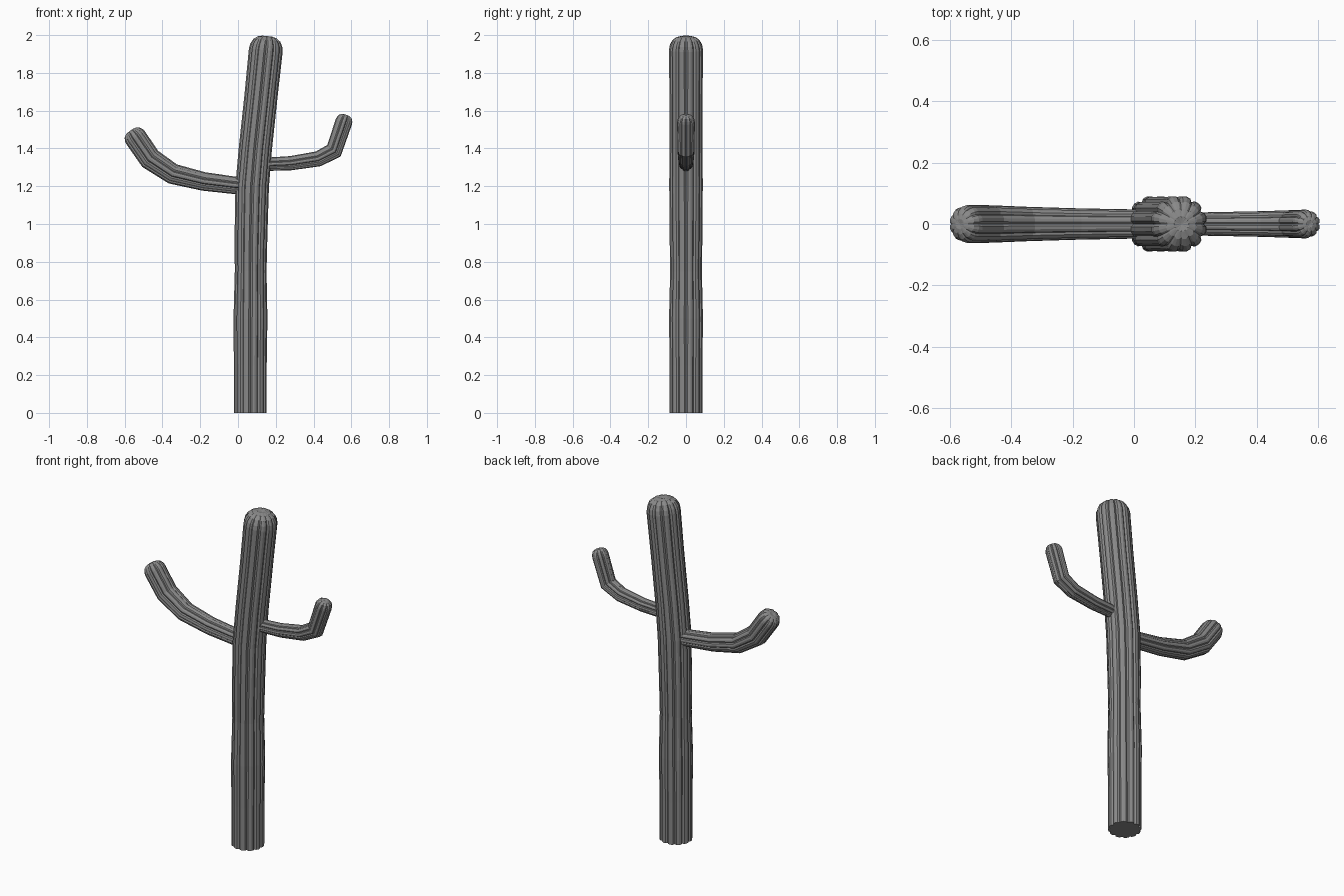
import bpy, bmesh, math
from mathutils import Vector

if "Cube" in bpy.data.objects:
    bpy.data.objects.remove(bpy.data.objects["Cube"], do_unlink=True)

# One flat grey for the whole plant
skin = bpy.data.materials.new("grey skin")
skin.use_nodes = True
GREY = (0.25, 0.25, 0.25, 1)
skin.diffuse_color = GREY
skin.node_tree.nodes["Principled BSDF"].inputs["Base Color"].default_value = GREY

SIDE = Vector((0, 1, 0))
# Dome steps: share of the dome height, share of the radius
DOME = [(0.35, 0.95), (0.7, 0.8), (0.92, 0.55), (1.0, 0.28)]


def rib_outline(ribs, depth):
    """Unit outline: every rib has a narrow groove and a broad rounded crest."""
    outline = []
    for i in range(ribs):
        for offset, radius in ((0, 1 - depth), (0.2, 0.97), (0.5, 1.0), (0.8, 0.97)):
            a = 2 * math.pi * (i + offset) / ribs
            outline.append((math.cos(a) * radius, math.sin(a) * radius))
    return outline


def ribbed_stem(name, path, ribs, depth, dome_height):
    """Sweep the ribbed outline along (x, z, radius) points and close it with a dome."""
    outline = rib_outline(ribs, depth)
    points = [Vector((x, 0, z)) for x, z, r in path]
    bm = bmesh.new()
    rings = []

    def add_ring(centre, tangent, radius, stretch=1):
        across = SIDE.cross(tangent).normalized()
        rings.append([bm.verts.new(centre + across * (u * radius * stretch) + SIDE * (v * radius))
                      for u, v in outline])

    for i, (x, z, radius) in enumerate(path):
        before = (points[i] - points[max(i - 1, 0)]).normalized()
        after = (points[min(i + 1, len(points) - 1)] - points[i]).normalized()
        tangent = (before + after).normalized()
        if i == 0:
            tangent = Vector((0, 0, 1)) if z == 0 else after
        # Mitre the ring so the stem keeps its thickness through a bend
        stretch = 1 / max(tangent.dot(after if i == 0 else before), 0.8)
        add_ring(points[i], tangent, radius, stretch)

    # Rounded end with a small dimple
    end, radius = points[-1], path[-1][2]
    for rise, share in DOME:
        add_ring(end + tangent * (dome_height * rise), tangent, radius * share)
    tip = bm.verts.new(end + tangent * (dome_height * 0.93))

    count = len(outline)
    for low, high in zip(rings, rings[1:]):
        for i in range(count):
            j = (i + 1) % count
            bm.faces.new((low[i], low[j], high[j], high[i]))
    for i in range(count):
        bm.faces.new((rings[-1][i], rings[-1][(i + 1) % count], tip))
    bm.faces.new(rings[0][::-1])
    bmesh.ops.recalc_face_normals(bm, faces=bm.faces)

    mesh = bpy.data.meshes.new(name)
    bm.to_mesh(mesh)
    bm.free()
    mesh.materials.append(skin)
    obj = bpy.data.objects.new(name, mesh)
    bpy.context.collection.objects.link(obj)
    return obj


# Trunk: upright below, leaning to the left above the arms
ribbed_stem("trunk", [
    (0.065, 0, 0.09), (0.065, 0.25, 0.09), (0.066, 0.5, 0.093),
    (0.067, 0.75, 0.087), (0.069, 0.95, 0.09), (0.075, 1.2, 0.092),
    (0.092, 1.4, 0.091), (0.122, 1.68, 0.091), (0.147, 1.92, 0.093),
], ribs=12, depth=0.13, dome_height=0.075)

# Right arm: long, curving up gently
ribbed_stem("right_arm", [
    (0.05, 1.2, 0.047), (-0.02, 1.205, 0.048), (-0.18, 1.225, 0.051),
    (-0.345, 1.265, 0.056), (-0.465, 1.345, 0.061), (-0.543, 1.458, 0.062),
], ribs=10, depth=0.13, dome_height=0.045)

# Left arm: shorter and thinner, with a sharp elbow
ribbed_stem("left_arm", [
    (0.09, 1.315, 0.036), (0.17, 1.317, 0.037), (0.28, 1.322, 0.039),
    (0.425, 1.345, 0.042), (0.508, 1.388, 0.045), (0.56, 1.54, 0.047),
], ribs=10, depth=0.13, dome_height=0.04)
